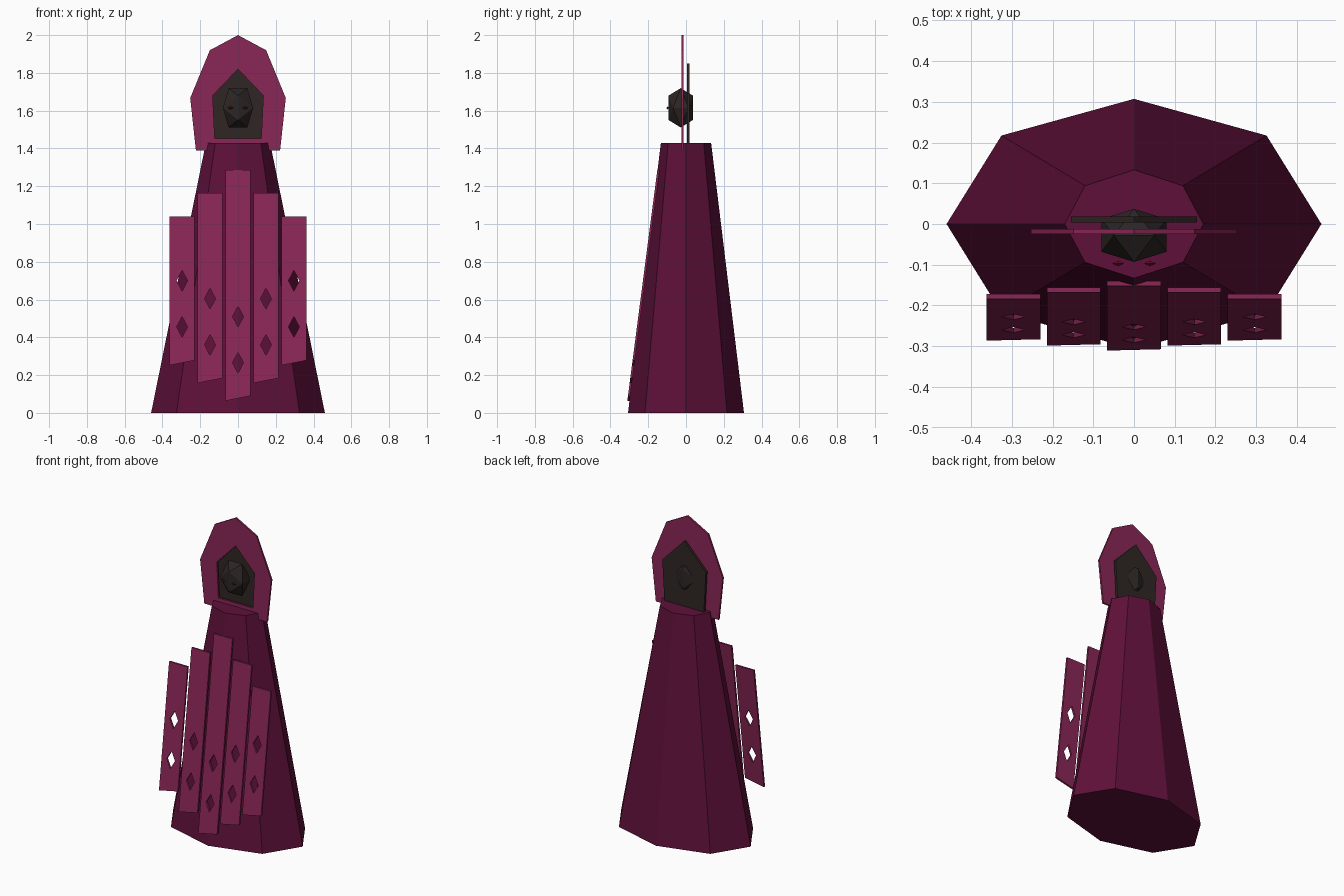
import bpy, bmesh, math
from mathutils import Vector

if "Cube" in bpy.data.objects:
    bpy.data.objects.remove(bpy.data.objects["Cube"], do_unlink=True)


def material(name, hex_code):
    rgb = [int(hex_code[i:i + 2], 16) / 255 for i in (0, 2, 4)]
    lin = [c / 12.92 if c <= 0.04045 else ((c + 0.055) / 1.055) ** 2.4 for c in rgb]
    mat = bpy.data.materials.new(name)
    mat.use_nodes = True
    mat.diffuse_color = (*lin, 1)
    mat.node_tree.nodes["Principled BSDF"].inputs["Base Color"].default_value = (*lin, 1)
    return mat


robe_mat = material("deep wine", "5e1039")
cloth_mat = material("light wine", "8a2656")
dark_mat = material("dark brown", "2f2623")
head_mat = material("dark grey brown", "2b2523")
eye_mat = material("eye red", "6a1030")


def finish(bm, name, mat):
    bmesh.ops.recalc_face_normals(bm, faces=bm.faces)
    mesh = bpy.data.meshes.new(name)
    bm.to_mesh(mesh)
    bm.free()
    mesh.materials.append(mat)
    obj = bpy.data.objects.new(name, mesh)
    bpy.context.collection.objects.link(obj)
    return obj


def plate(name, loops, y_front, thickness, mat, slope=0.0):
    """Upright sheet from an x-z outline; further loops become holes."""
    bm = bmesh.new()
    edges = []
    for loop in loops:
        verts = [bm.verts.new((x, y_front + slope * z, z)) for x, z in loop]
        edges += [bm.edges.new((a, b)) for a, b in zip(verts, verts[1:] + verts[:1])]
    bmesh.ops.triangle_fill(bm, edges=edges, use_beauty=True)
    back = bmesh.ops.extrude_face_region(bm, geom=bm.faces[:])
    moved = [g for g in back["geom"] if isinstance(g, bmesh.types.BMVert)]
    bmesh.ops.translate(bm, verts=moved, vec=(0, thickness, 0))
    return finish(bm, name, mat)


def mirrored(half):
    """Close an outline that starts on the centre line."""
    return half + [(-x, z) for x, z in reversed(half) if x > 0]


# Robe: eight-sided tapered body
bm = bmesh.new()
rings = []
for rx, ry, z in ((0.46, 0.307, 0), (0.17, 0.133, 1.43)):
    rings.append([bm.verts.new((rx * math.cos(a), ry * math.sin(a), z))
                  for a in (i * math.pi / 4 for i in range(8))])
low, high = rings
for i in range(8):
    j = (i + 1) % 8
    bm.faces.new((low[i], low[j], high[j], high[i]))
bm.faces.new(low)
bm.faces.new(high)
finish(bm, "robe", robe_mat)

# Hood frame with an opening, and the dark backing behind it
hood = mirrored([(0, 2.0), (0.149, 1.92), (0.253, 1.667), (0.223, 1.39)])
opening = mirrored([(0, 1.82), (0.134, 1.68), (0.123, 1.453)])
plate("hood", [hood, opening], -0.024, 0.012, cloth_mat)
backing = mirrored([(0, 1.85), (0.155, 1.69), (0.14, 1.42)])
plate("hood_backing", [backing], 0.004, 0.015, dark_mat)

# Head: icosahedron with an edge on top
g = (1 + math.sqrt(5)) / 2
bm = bmesh.new()
for s in (-1, 1):
    for t in (-g, g):
        for p in ((s, 0, t), (0, t, s), (t, s, 0)):
            unit = Vector(p) / g
            bm.verts.new((unit.x * 0.08, unit.y * 0.065 - 0.028, unit.z * 0.104 + 1.615))
bmesh.ops.convex_hull(bm, input=bm.verts[:])
finish(bm, "head", head_mat)

# Eyes: small flattened octahedra
for side, label in ((1, "left"), (-1, "right")):
    bm = bmesh.new()
    for axis, r in enumerate((0.015, 0.007, 0.008)):
        for s in (-r, r):
            p = Vector((side * 0.039, -0.097, 1.615))
            p[axis] += s
            bm.verts.new(p)
    bmesh.ops.convex_hull(bm, input=bm.verts[:])
    finish(bm, label + "_eye", eye_mat)

# Front slats: tilted strips with slanted ends and two diamond holes each
names = ("outer_right", "inner_right", "centre", "inner_left", "outer_left")
for i, label in enumerate(names):
    step = abs(i - 2)
    cx = (i - 2) * 0.148
    top = 1.287 - 0.123 * step
    bottom = 0.064 + 0.094 * step
    w = 0.066
    outline = [(cx - w, top), (cx + w, top), (cx + w, bottom + 0.026), (cx - w, bottom)]
    holes = []
    for z in (0.51, 0.265):
        z += 0.095 * step
        holes.append([(cx, z + 0.055), (cx + 0.029, z), (cx, z - 0.055), (cx - 0.029, z)])
    plate(label + "_slat", [outline] + holes, -0.319, 0.012, cloth_mat, slope=0.13)
